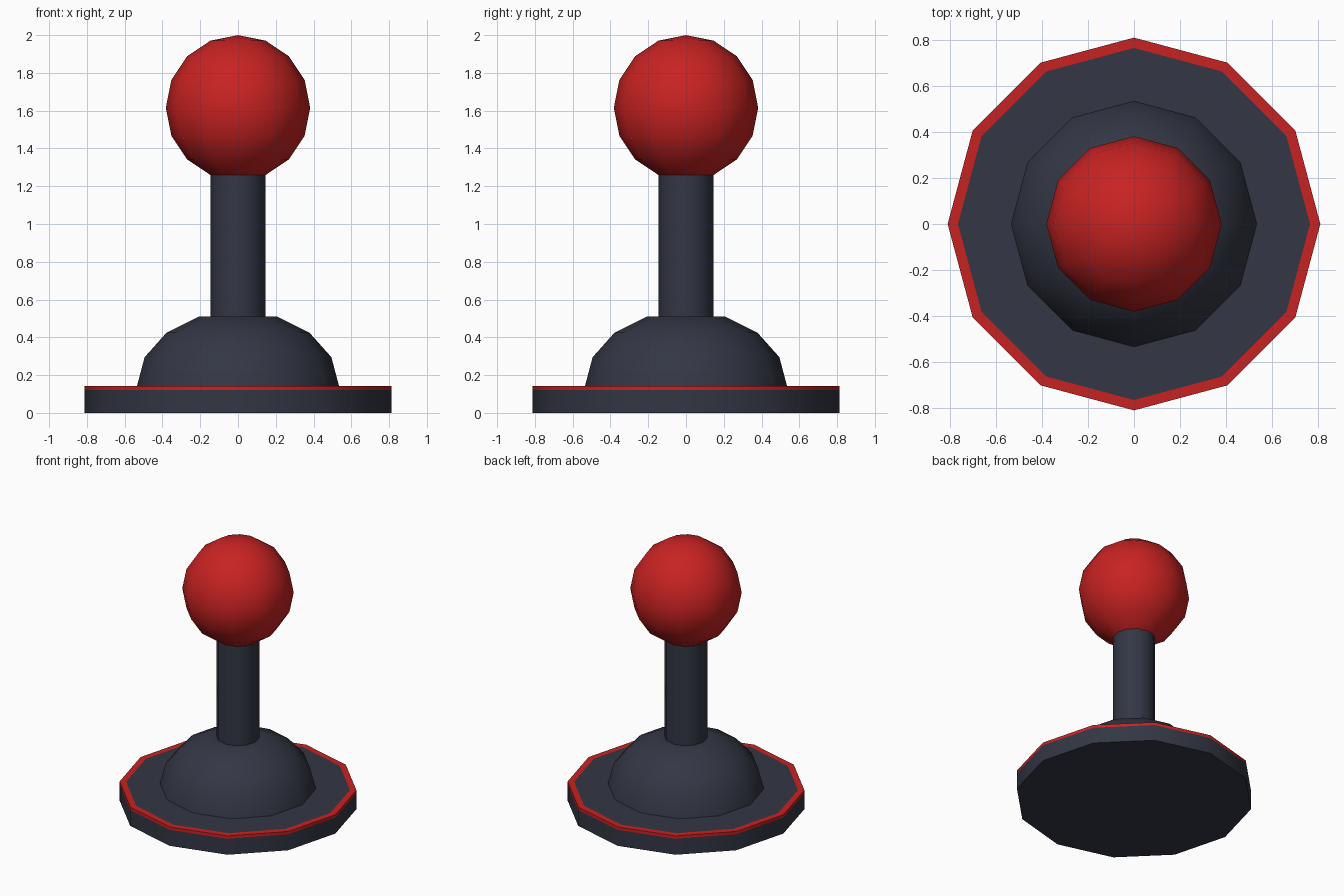
import bpy, bmesh
from math import sin, cos, pi, radians

if "Cube" in bpy.data.objects:
    bpy.data.objects.remove(bpy.data.objects["Cube"])

SIDES = 12


def material(name, color):
    m = bpy.data.materials.new(name)
    m.diffuse_color = (*color, 1)
    m.use_nodes = True
    m.node_tree.nodes["Principled BSDF"].inputs["Base Color"].default_value = m.diffuse_color
    return m


dark = material("dark_plastic", (0.033, 0.038, 0.058))
red = material("red_plastic", (0.58, 0.016, 0.016))


def lathe(name, profile, mat):
    """Revolve (radius, z) points, listed bottom to top along the outside."""
    bm = bmesh.new()
    rings = []
    for r, z in profile:
        if r < 1e-5:
            rings.append([bm.verts.new((0, 0, z))] * SIDES)
        else:
            rings.append([bm.verts.new((r * cos(2 * pi * i / SIDES),
                                        r * sin(2 * pi * i / SIDES), z))
                          for i in range(SIDES)])
    for a, b in zip(rings, rings[1:]):
        for i in range(SIDES):
            j = (i + 1) % SIDES
            corners = list(dict.fromkeys((a[i], a[j], b[j], b[i])))
            bm.faces.new(corners)
    mesh = bpy.data.meshes.new(name)
    bm.to_mesh(mesh)
    bm.free()
    obj = bpy.data.objects.new(name, mesh)
    bpy.context.collection.objects.link(obj)
    mesh.materials.append(mat)
    bpy.ops.object.select_all(action='DESELECT')
    obj.select_set(True)
    bpy.context.view_layer.objects.active = obj
    bpy.ops.object.shade_smooth_by_angle(angle=radians(40))
    return obj


def arc(radius, height, z, first, last):
    """Elliptical profile in steps of 22.5 degrees."""
    return [(radius * cos(k * pi / 8), z + height * sin(k * pi / 8))
            for k in range(first, last + 1)]


# Round base plate with a red edge band
TOP = 0.142
lathe("base_plate", [(0, 0), (0.812, 0), (0.812, 0.12)], dark)
lathe("base_rim", [(0.812, 0.12), (0.812, TOP), (0.767, TOP)], red)
lathe("base_top", [(0.767, TOP), (0.535, TOP)], dark)

# Flattened dome, cut flat where the stick enters
dome = arc(0.535, 0.4, TOP, 0, 3)
lathe("dome", dome + [(0.145, dome[-1][1])], dark)

# Stick running from the dome up to the opening of the ball
ball = arc(0.382, 0.385, 1.615, -3, 4)
lathe("stick", [(0.146, dome[-1][1]), (0.146, 0.78), (0.146, ball[0][1])], dark)

# Ball grip
lathe("ball", ball, red)
